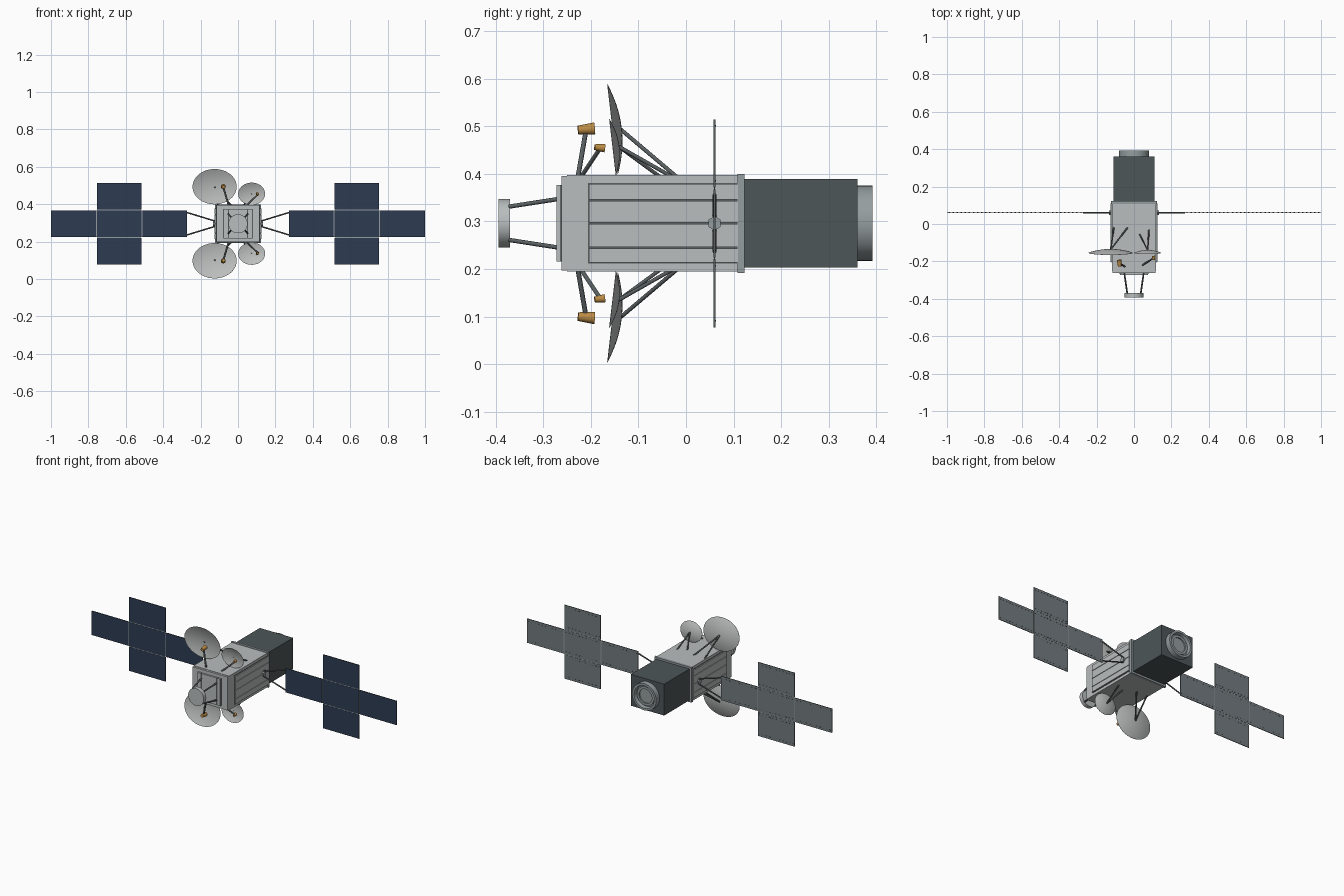
import bpy, bmesh, math
from mathutils import Vector, Matrix

if "Cube" in bpy.data.objects:
    bpy.data.objects.remove(bpy.data.objects["Cube"], do_unlink=True)

CZ = 0.296  # height of the spacecraft's long axis


def material(name, r, g, b):
    m = bpy.data.materials.new(name)
    m.use_nodes = True
    m.diffuse_color = (r, g, b, 1)
    m.node_tree.nodes["Principled BSDF"].inputs["Base Color"].default_value = (r, g, b, 1)
    return m


LIGHT = material("light grey", 0.48, 0.51, 0.51)
MID = material("mid grey", 0.30, 0.34, 0.35)
DARK = material("dark slate", 0.075, 0.092, 0.097)
STRUT = material("strut grey", 0.10, 0.115, 0.12)
NAVY = material("solar navy", 0.026, 0.045, 0.085)
BACK = material("panel back grey", 0.17, 0.20, 0.215)
GOLD = material("gold", 0.50, 0.26, 0.06)
DISH = material("dish grey", 0.50, 0.52, 0.51)


def finish(name, bm, mats, smooth=False):
    bmesh.ops.recalc_face_normals(bm, faces=bm.faces)
    mesh = bpy.data.meshes.new(name)
    bm.to_mesh(mesh)
    bm.free()
    for m in mats:
        mesh.materials.append(m)
    ob = bpy.data.objects.new(name, mesh)
    bpy.context.collection.objects.link(ob)
    if smooth:
        bpy.ops.object.select_all(action="DESELECT")
        ob.select_set(True)
        bpy.context.view_layer.objects.active = ob
        bpy.ops.object.shade_smooth_by_angle(angle=math.radians(40))
    return ob


def add_box(bm, x, y, z):
    """Box from three (low, high) ranges; z is measured from the long axis."""
    lo, hi = zip(x, y, (z[0] + CZ, z[1] + CZ))
    lo, hi = Vector(lo), Vector(hi)
    mat = Matrix.Translation((lo + hi) / 2) @ Matrix.Diagonal((*(hi - lo), 1))
    return bmesh.ops.create_cube(bm, size=1, matrix=mat)


def box(name, x, y, z, mat):
    bm = bmesh.new()
    add_box(bm, x, y, z)
    return finish(name, bm, [mat])


def rod(name, a, b, r, mat=STRUT, r2=None, sides=12):
    """Round bar or cone between two points, z measured from the long axis."""
    a, b = Vector(a), Vector(b)
    turn = (b - a).to_track_quat("Z", "Y").to_matrix().to_4x4()
    place = Matrix.Translation((a + b) / 2 + Vector((0, 0, CZ))) @ turn
    bm = bmesh.new()
    bmesh.ops.create_cone(bm, cap_ends=True, segments=sides, radius1=r,
                          radius2=r if r2 is None else r2, depth=(b - a).length, matrix=place)
    return finish(name, bm, [mat], sides > 6)


def lathe(name, profile, mat, steps=40):
    """Spin (radius, y) points around the y axis."""
    bm = bmesh.new()
    vs = [bm.verts.new((r, y, 0)) for r, y in profile]
    es = [bm.edges.new(p) for p in zip(vs, vs[1:])]
    bmesh.ops.spin(bm, geom=vs + es, axis=(0, 1, 0), cent=(0, 0, 0),
                   angle=math.tau, steps=steps, use_duplicate=False)
    bmesh.ops.remove_doubles(bm, verts=bm.verts, dist=1e-5)
    return finish(name, bm, [mat], True)


# Main body, collar and rear module
box("body", (-0.117, 0.117), (-0.25, 0.11), (-0.101, 0.101), LIGHT)
box("front_plate", (-0.115, 0.115), (-0.262, -0.249), (-0.099, 0.099), LIGHT)
box("body_collar", (-0.122, 0.122), (0.108, 0.123), (-0.104, 0.104), MID)
box("rear_module", (-0.109, 0.109), (0.12, 0.36), (-0.093, 0.093), DARK)
noz = lathe("rear_nozzle", [(0, 0.372), (0.042, 0.372), (0.042, 0.38), (0.056, 0.38),
                            (0.056, 0.372), (0.062, 0.372), (0.066, 0.392),
                            (0.079, 0.392), (0.079, 0.355)], MID)
noz.location.z = CZ

# Raised strips on the front face with dark slots beside them
box("front_centre_panel", (-0.048, 0.048), (-0.272, -0.26), (-0.08, 0.08), LIGHT)
for s in (-1, 1):
    box("front_slot", sorted((s * 0.048, s * 0.08)), (-0.264, -0.26), (-0.08, 0.08), STRUT)
    box("front_strip", sorted((s * 0.053, s * 0.074)), (-0.272, -0.26), (-0.08, 0.08), LIGHT)

# Side panels: four slats over a darker backing
EDGES = [-0.084, -0.051, 0, 0.048, 0.084]
for s in (-1, 1):
    box("side_backing", sorted((s * 0.116, s * 0.119)), (-0.206, 0.109), (-0.085, 0.085), STRUT)
    for lo, hi in zip(EDGES, EDGES[1:]):
        box("side_slat", sorted((s * 0.116, s * 0.125)), (-0.204, 0.109),
            (lo + 0.0015, hi - 0.0015), LIGHT)

# Front drum antenna on four struts
drum = lathe("front_drum", [(0, -0.394), (0.051, -0.394), (0.051, -0.37), (0, -0.37)], LIGHT)
drum.location.z = CZ
for sx in (-1, 1):
    for sz in (-1, 1):
        rod("drum_strut", (sx * 0.052, -0.262, sz * 0.052),
            (sx * 0.036, -0.372, sz * 0.035), 0.0045)


def dish(name, x, z, rx, rz, depth, side):
    """Shallow elliptical bowl opening towards the front."""
    n = 8
    rim_y = -0.154
    back = [(i / n, depth * (1 - (i / n) ** 2)) for i in range(n + 1)]
    front = [(r, y - 0.002 * (1 - r * r) - 0.0006) for r, y in reversed(back)]
    ob = lathe(name, back + front, DISH, 48)
    ob.data.transform(Matrix.Diagonal((rx, 1, rz, 1)))
    ob.location = (x, rim_y, CZ + side * z)
    ob.rotation_euler.x = side * 0.117
    return ob


# Dishes, their back struts and feed horns, above and below
for side, word in ((1, "upper"), (-1, "lower")):
    dish(word + "_large_dish", -0.125, 0.198, 0.118, 0.095, 0.019, side)
    dish(word + "_small_dish", 0.073, 0.160, 0.072, 0.060, 0.014, side)
    top = side * 0.098
    for bx in (-0.035, -0.108):
        rod(word + "_large_dish_strut", (-0.125, -0.137, side * 0.197), (bx, -0.02, top), 0.0042)
    for bx, by in ((0.08, -0.03), (0.03, -0.055)):
        rod(word + "_small_dish_strut", (0.073, -0.141, side * 0.161), (bx, by, top), 0.004)
    rod(word + "_large_feed_arm", (-0.05, -0.227, top), (-0.077, -0.211, side * 0.19), 0.005)
    rod(word + "_large_feed_horn", (-0.077, -0.227, side * 0.196),
        (-0.079, -0.192, side * 0.199), 0.009, GOLD, 0.013, 20)
    rod(word + "_small_feed_arm", (0.045, -0.22, top), (0.105, -0.182, side * 0.155), 0.0045)
    rod(word + "_small_feed_horn", (0.107, -0.192, side * 0.160),
        (0.104, -0.171, side * 0.158), 0.006, GOLD, 0.009, 20)


def solar_panel(name, x, z):
    """Thin plate: cells on the front, grey on the back, dark edges."""
    bm = bmesh.new()
    add_box(bm, x, (0.058, 0.062), z)
    bm.normal_update()
    for f in bm.faces:
        f.material_index = 0 if f.normal.y < -0.5 else 1 if f.normal.y > 0.5 else 2
    finish(name, bm, [NAVY, BACK, STRUT])
    # Dotted fastener rows along the back
    bm = bmesh.new()
    count = 11
    for row in (z[0] + 0.014, z[1] - 0.014):
        for i in range(count):
            c = x[0] + (x[1] - x[0]) * (i + 0.5) / count
            add_box(bm, (c - 0.004, c + 0.004), (0.061, 0.063), (row - 0.0015, row + 0.0015))
    finish(name + "_fasteners", bm, [STRUT])


# Solar wings: three panels in line plus one above and one below the middle
GAP = 0.0025
SPANS = [(0.27, 0.514), (0.514, 0.757), (0.757, 1.0 + GAP)]
LAYOUT = [(0, 0), (1, 0), (2, 0), (1, 1), (1, -1)]
for s, word in ((1, "left"), (-1, "right")):
    for col, row in LAYOUT:
        lo, hi = SPANS[col]
        xs = sorted((s * (lo + GAP), s * (hi - GAP)))
        mid = row * 0.147
        solar_panel(word + "_solar_panel", xs, (mid - 0.0715, mid + 0.0715))
    # Hinge bars bridging the gaps
    for j in (0.514, 0.757):
        box(word + "_panel_hinge", (s * j - GAP, s * j + GAP), (0.059, 0.061), (-0.07, 0.07), MID)
    for e in (-1, 1):
        box(word + "_cross_hinge", sorted((s * 0.52, s * 0.75)), (0.059, 0.061),
            (e * 0.0735 - 0.002, e * 0.0735 + 0.002), MID)
        rod(word + "_wing_strut", (s * 0.122, 0.06, e * 0.014), (s * 0.273, 0.06, e * 0.060), 0.004)
    # Six-sided root hub
    rod(word + "_wing_hub", (s * 0.115, 0.06, 0), (s * 0.134, 0.06, 0), 0.015, MID, sides=6)
